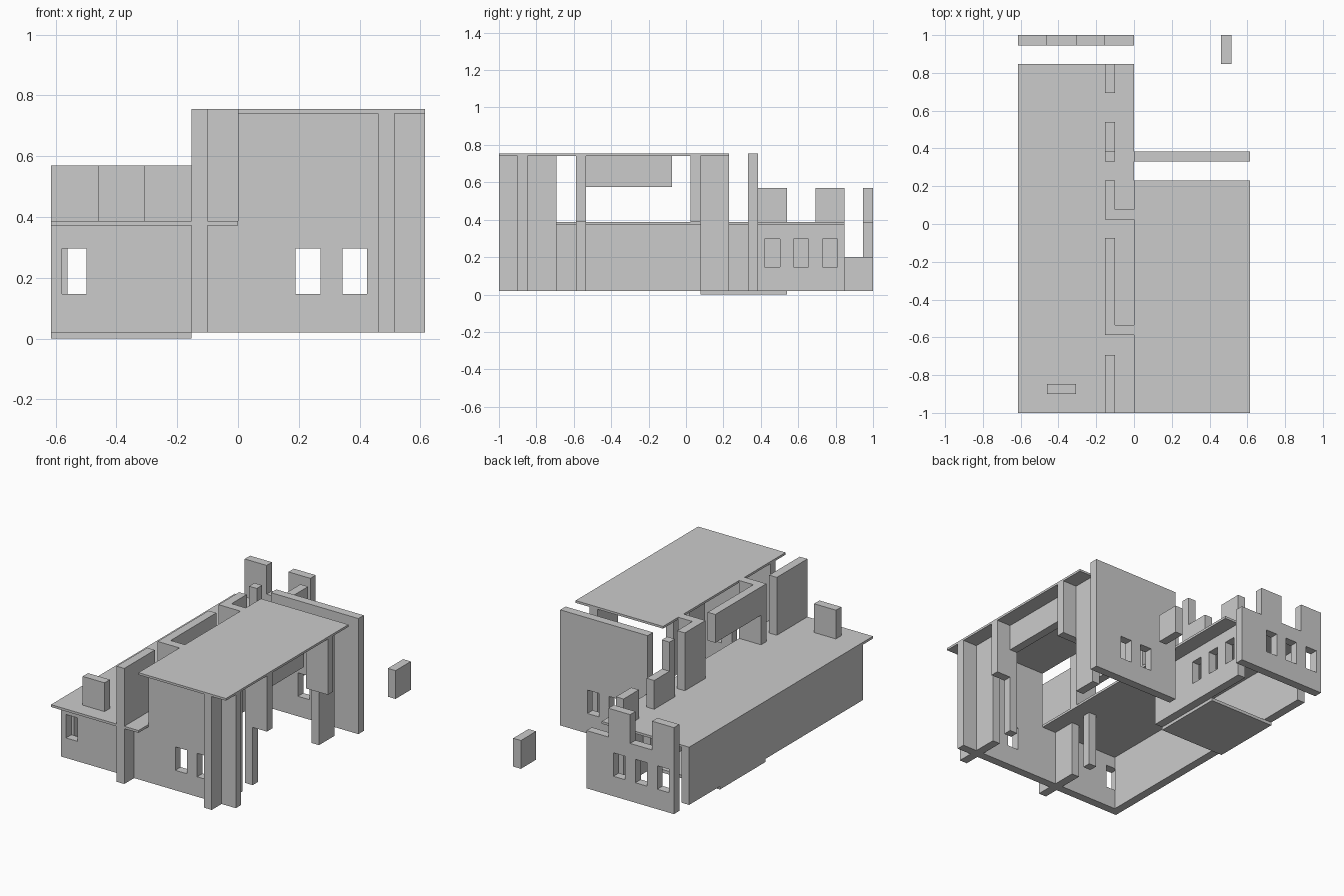
import bpy
from math import pi

if "Cube" in bpy.data.objects:
    bpy.data.objects.remove(bpy.data.objects["Cube"])

M = 0.1538      # module length
T = 0.054       # wall thickness
Z0, ROOF, MERLON, TOP = 0.02, 0.387, 0.57, 0.755
UNDER_LOW, UNDER_TOP = 0.372, 0.741
WIN_Z = (0.147, 0.296)


def box(name, x, y, z):
    verts = [(a, b, c) for a in x for b in y for c in z]
    faces = [(0, 1, 3, 2), (4, 6, 7, 5), (0, 4, 5, 1),
             (2, 3, 7, 6), (0, 2, 6, 4), (1, 5, 7, 3)]
    me = bpy.data.meshes.new(name)
    me.from_pydata(verts, [], faces)
    ob = bpy.data.objects.new(name, me)
    bpy.context.collection.objects.link(ob)
    return ob


def wall(name, axis, start, outline, windows):
    """Extruded elevation profile (u, z) with window holes; start = low side of thickness."""
    cu = bpy.data.curves.new(name, 'CURVE')
    cu.dimensions = '2D'
    cu.fill_mode = 'BOTH'
    cu.extrude = T / 2
    loops = [outline]
    for a, b in windows:
        loops.append([(a, WIN_Z[0]), (b, WIN_Z[0]), (b, WIN_Z[1]), (a, WIN_Z[1])])
    for pts in loops:
        sp = cu.splines.new('POLY')
        sp.points.add(len(pts) - 1)
        for p, (u, v) in zip(sp.points, pts):
            p.co = (u, v, 0, 1)
        sp.use_cyclic_u = True
    tmp = bpy.data.objects.new(name + "_profile", cu)
    bpy.context.collection.objects.link(tmp)
    dg = bpy.context.evaluated_depsgraph_get()
    me = bpy.data.meshes.new_from_object(tmp.evaluated_get(dg))
    bpy.data.objects.remove(tmp)
    me.shade_flat()
    ob = bpy.data.objects.new(name, me)
    mid = start + T / 2
    if axis == 'x':
        ob.location, ob.rotation_euler = (0, mid, 0), (pi / 2, 0, 0)
    else:
        ob.location, ob.rotation_euler = (mid, 0, 0), (pi / 2, 0, pi / 2)
    bpy.context.collection.objects.link(ob)
    return ob


def win(u):
    return (u + 0.036, u + 0.117)


L = -4 * M      # left edge
R = 4 * M       # right edge
FY = -0.901     # front wall face

# Slabs
box("low_roof", (L, 0), (-1, 0.847), (UNDER_LOW, ROOF))
box("high_roof", (0, R), (-1, 0.231), (UNDER_TOP, TOP))
box("floor_slab", (L, -M), (0.078, 0.539), (0, Z0))

# Front wall: low left half with one merlon, tall right half
wall("front_wall", 'x', FY,
     [(L, Z0), (R, Z0), (R, UNDER_TOP), (0, UNDER_TOP), (0, UNDER_LOW),
      (-2 * M, UNDER_LOW), (-2 * M, MERLON), (-3 * M, MERLON),
      (-3 * M, UNDER_LOW), (L, UNDER_LOW)],
     [win(L), win(M), win(2 * M)])

# Left side wall
box("left_wall", (L, L + T), (FY + T, 0.847), (Z0, UNDER_LOW))

# Rear wall with two merlons
wall("rear_wall", 'x', 1 - T,
     [(L, Z0), (0, Z0), (0, ROOF), (-M, ROOF), (-M, MERLON), (-2 * M, MERLON),
      (-2 * M, ROOF), (-3 * M, ROOF), (-3 * M, MERLON), (L, MERLON)],
     [win(-M * k) for k in (4, 3, 2)])

# Tall rear wall of the right wing
wall("right_rear_wall", 'x', 0.331,
     [(0, Z0), (R, Z0), (R, TOP), (0, TOP)], [win(M), win(2 * M)])

# Middle wall: tall fin, low link, corner post, merlons
wall("middle_wall", 'y', -M,
     [(0.078, Z0), (0.847, Z0), (0.847, MERLON), (0.693, MERLON), (0.693, ROOF),
      (0.539, ROOF), (0.539, MERLON), (0.385, MERLON), (0.385, TOP),
      (0.331, TOP), (0.331, ROOF), (0.231, ROOF), (0.231, TOP), (0.078, TOP)],
     [win(0.385 + M * k) for k in range(3)])

# Repeated fins, posts, lintels and hanging panels on the two sides of the tall hall
for side, x, top in (("left", -M, TOP), ("right", 3 * M, UNDER_TOP)):
    thick = (x, x + T)
    wide = (x, x + M)
    box(side + "_front_fin", thick, (-1, -0.693), (Z0, top))
    box(side + "_post", thick, (-0.588, -0.534), (Z0, top))
    box(side + "_front_panel", (x + T, x + M), (-0.588, -0.534), (ROOF, top))
    box(side + "_lintel", thick, (-0.534, -0.075), (0.575, top))
    box(side + "_rear_panel", wide, (0.024, 0.078), (ROOF, top))
box("right_rear_fin", (3 * M, 3 * M + T), (0.078, 0.231), (Z0, UNDER_TOP))

# Detached block
box("detached_block", (3 * M, 3 * M + T), (0.847, 1), (Z0, 0.2))
